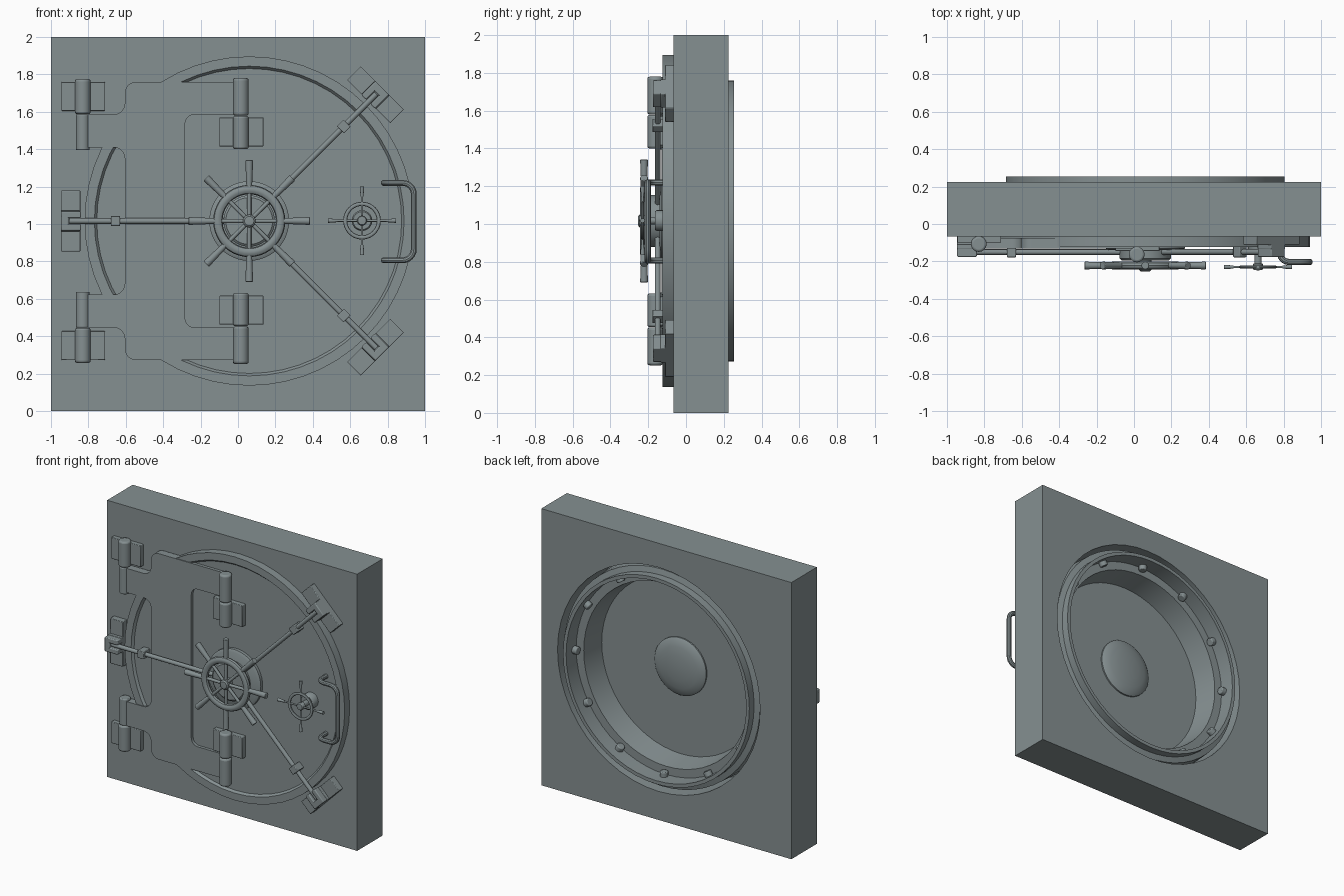
import bpy, bmesh, math
from mathutils import Vector, Matrix

if "Cube" in bpy.data.objects:
    bpy.data.objects.remove(bpy.data.objects["Cube"])

steel = bpy.data.materials.new("grey steel")
steel.diffuse_color = (0.235, 0.278, 0.285, 1)
steel.use_nodes = True
steel.node_tree.nodes["Principled BSDF"].inputs["Base Color"].default_value = steel.diffuse_color

CX, CZ = 0.06, 1.016          # centre of the round door
MAIN = (CX, CZ)
SMALL = (0.663, 1.018)        # centre of the small wheel


def finish(name, bm):
    bmesh.ops.recalc_face_normals(bm, faces=bm.faces)
    me = bpy.data.meshes.new(name)
    bm.to_mesh(me)
    bm.free()
    me.materials.append(steel)
    ob = bpy.data.objects.new(name, me)
    bpy.context.collection.objects.link(ob)
    return ob


def bevel(ob, width, segments=2):
    m = ob.modifiers.new("bevel", 'BEVEL')
    m.width, m.segments, m.limit_method = width, segments, 'ANGLE'
    return ob


def box(name, x0, x1, y0, y1, z0, z1, bev=0.0):
    bm = bmesh.new()
    bmesh.ops.create_cube(bm, size=1)
    for v in bm.verts:
        v.co = ((x0 + x1) / 2 + v.co.x * (x1 - x0), (y0 + y1) / 2 + v.co.y * (y1 - y0),
                (z0 + z1) / 2 + v.co.z * (z1 - z0))
    ob = finish(name, bm)
    return bevel(ob, bev) if bev else ob


def radial_box(name, deg, r0, r1, y0, y1, half, bev=0.004):
    """Box laid along a spoke of the main door."""
    ob = box(name, r0, r1, y0, y1, -half, half, bev)
    ob.location = (CX, 0, CZ)
    ob.rotation_euler = (0, -math.radians(deg), 0)
    return ob


def rod(name, p0, p1, r0, r1=None, seg=16, bev=0.0):
    p0, p1 = Vector(p0), Vector(p1)
    d = p1 - p0
    bm = bmesh.new()
    mat = Matrix.Translation((p0 + p1) / 2) @ d.to_track_quat('Z', 'Y').to_matrix().to_4x4()
    bmesh.ops.create_cone(bm, cap_ends=True, segments=seg, radius1=r0,
                          radius2=r1 or r0, depth=d.length, matrix=mat)
    ob = finish(name, bm)
    return bevel(ob, bev, 3) if bev else ob


def lathe(name, profile, c=MAIN, seg=48, closed=False):
    """Revolve (radius, y) points about an axis along y."""
    bm = bmesh.new()
    rings = []
    for r, y in profile:
        n = 1 if r == 0 else seg
        rings.append([bm.verts.new((c[0] + r * math.cos(2 * math.pi * i / seg), y,
                                    c[1] + r * math.sin(2 * math.pi * i / seg))) for i in range(n)])
    pairs = list(zip(rings, rings[1:]))
    if closed:
        pairs.append((rings[-1], rings[0]))
    for a, b in pairs:
        for i in range(seg):
            j = (i + 1) % seg
            q = [a[i % len(a)], a[j % len(a)], b[j % len(b)], b[i % len(b)]]
            bm.faces.new(list(dict.fromkeys(q)))
    return finish(name, bm)


def torus(name, c, y, major, ry, rr, seg=40):
    prof = [(major + rr * math.cos(t * math.pi / 5), y + ry * math.sin(t * math.pi / 5)) for t in range(10)]
    return lathe(name, prof, c, seg, True)


def polar(c, deg, r, y):
    a = math.radians(deg)
    return (c[0] + r * math.cos(a), y, c[1] + r * math.sin(a))


def rounded(points, n=6):
    """Replace each (x, y, z, radius) corner by a smooth bend."""
    out = []
    for i, p in enumerate(points):
        v = Vector(p[:3])
        if p[3] == 0:
            out.append(v)
            continue
        a = (Vector(points[i - 1][:3]) - v).normalized() * p[3]
        b = (Vector(points[(i + 1) % len(points)][:3]) - v).normalized() * p[3]
        for k in range(n + 1):
            t = k / n * math.pi / 2
            out.append(v + a * (1 - math.sin(t)) + b * (1 - math.cos(t)))
    return out


# Wall block with a round hole
wall = box("wall_block", -1, 1, -0.067, 0.225, 0, 2)
cutter = lathe("hole_cutter", [(0, -0.3), (0.81, -0.3), (0.81, 0.4), (0, 0.4)])
m = wall.modifiers.new("hole", 'BOOLEAN')
m.object, m.solver = cutter, 'EXACT'
bpy.context.view_layer.objects.active = wall
bpy.ops.object.modifier_apply(modifier="hole")
bpy.data.objects.remove(cutter)

# Round door: raised front rim, stepped plug and dished back
lathe("round_door", [(0, -0.108), (0.815, -0.108), (0.828, -0.124), (0.88, -0.124), (0.88, -0.066),
                     (0.80, -0.066), (0.785, 0.19), (0.745, 0.2), (0.745, 0.255), (0.72, 0.255),
                     (0.72, 0.14), (0.66, 0.14), (0.635, -0.03), (0, -0.03)], seg=56)
lathe("back_dome", [(0, 0.018), (0.09, 0.014), (0.15, 0.004), (0.19, -0.008), (0.207, -0.02), (0.207, -0.035)])
for i in range(12):
    rod("locking_bolt", polar(MAIN, 30 * i, 0.75, 0.165), polar(MAIN, 30 * i, 0.685, 0.165), 0.028, bev=0.006)

# Hinge bracket: a C-shaped plate with two straps
half = [(0.015, 1.76, 0), (-0.605, 1.76, 0.06), (-0.605, 1.585, 0.06),
        (-0.83, 1.585, 0), (-0.83, 1.41, 0), (-0.605, 1.41, 0.06)]
inner = [(0.015, 1.585, 0), (-0.283, 1.585, 0.05)]
flip = lambda pts: [(x, 2 * CZ - z, r) for x, z, r in pts]
outline = half + flip(half[::-1]) + flip(inner) + inner[::-1]
bm = bmesh.new()
face = bm.faces.new([bm.verts.new(v) for v in rounded([(x, -0.13, z, r) for x, z, r in outline])])
ext = bmesh.ops.extrude_face_region(bm, geom=[face])
for v in ext['geom']:
    if isinstance(v, bmesh.types.BMVert):
        v.co.y = -0.075
finish("hinge_bracket", bm)

# Hinges, mirrored above and below the centre
for s in (1, -1):
    zz = lambda z: CZ + s * (z - CZ)
    z_pair = lambda a, b: sorted((zz(a), zz(b)))
    rod("wall_hinge_barrel", (-0.83, -0.107, zz(1.588)), (-0.83, -0.107, zz(1.775)), 0.042, bev=0.012)
    rod("strap_hinge_barrel", (-0.83, -0.107, zz(1.395)), (-0.83, -0.107, zz(1.586)), 0.037, bev=0.006)
    box("wall_hinge_plate", -0.945, -0.71, -0.1, -0.06, *z_pair(1.605, 1.76), 0.004)
    rod("bracket_hinge_barrel", (0.015, -0.163, zz(1.58)), (0.015, -0.163, zz(1.78)), 0.042, bev=0.012)
    rod("door_hinge_barrel", (0.015, -0.163, zz(1.4)), (0.015, -0.163, zz(1.578)), 0.042, bev=0.012)
    box("door_hinge_plate", -0.10, 0.137, -0.145, -0.1, *z_pair(1.415, 1.57), 0.004)

# Three locking rods with guide collars and wall clamps
for deg in (45, 180, 315):
    rod("locking_rod", polar(MAIN, deg, 0.1, -0.15), polar(MAIN, deg, 0.96, -0.15), 0.015)
    radial_box("rod_collar", deg, 0.69, 0.74, -0.178, -0.1, 0.027)
    radial_box("clamp_pad", deg, 0.903, 1.006, -0.112, -0.06, 0.163)
    radial_box("clamp_base", deg, 0.903, 1.006, -0.135, -0.1, 0.055)
    for s in (1, -1):                       # cheeks either side of the rod
        cheek = radial_box("clamp_cheek", deg, 0.9, 1.006, -0.176, -0.12, 0.018, 0.006)
        cheek.location += cheek.rotation_euler.to_matrix() @ Vector((0, 0, s * 0.034))
    radial_box("clamp_end", deg, 0.965, 1.006, -0.176, -0.12, 0.05, 0.006)

# Main wheel with eight handles
lathe("main_wheel_flange", [(0, -0.14), (0.195, -0.14), (0.213, -0.13), (0.213, -0.1), (0, -0.1)])
lathe("main_wheel_housing", [(0, -0.195), (0.125, -0.195), (0.137, -0.185), (0.137, -0.13), (0, -0.13)])
torus("main_wheel_rim", MAIN, -0.222, 0.168, 0.022, 0.025)
lathe("main_wheel_hub", [(0, -0.255), (0.025, -0.253), (0.034, -0.245), (0.034, -0.18), (0, -0.18)], seg=20)
for i in range(8):
    deg = 45 * i
    rod("main_wheel_spoke", polar(MAIN, deg, 0.02, -0.226), polar(MAIN, deg, 0.165, -0.222), 0.011)
    rod("main_wheel_handle", polar(MAIN, deg, 0.175, -0.222), polar(MAIN, deg, 0.325, -0.222), 0.015, 0.021, bev=0.004)

# Small wheel with four handles
lathe("small_wheel_base", [(0, -0.165), (0.048, -0.165), (0.055, -0.155), (0.055, -0.1), (0, -0.1)], SMALL, 24)
lathe("small_wheel_post", [(0, -0.248), (0.022, -0.246), (0.027, -0.238), (0.027, -0.215), (0.02, -0.21),
                           (0.02, -0.15), (0, -0.15)], SMALL, 20)
torus("small_wheel_rim", SMALL, -0.23, 0.09, 0.009, 0.011, 32)
for i in range(4):
    deg = 90 * i
    rod("small_wheel_spoke", polar(SMALL, deg, 0.01, -0.23), polar(SMALL, deg, 0.15, -0.23), 0.006)
    rod("small_wheel_grip", polar(SMALL, deg, 0.13, -0.23), polar(SMALL, deg, 0.183, -0.23), 0.008, 0.012)

# Pull handle: bent tube
path = rounded([(0.78, -0.1, 1.22, 0), (0.78, -0.203, 1.22, 0.05), (0.94, -0.203, 1.22, 0.06),
                (0.94, -0.203, 0.806, 0.06), (0.78, -0.203, 0.806, 0.05), (0.78, -0.1, 0.806, 0)])
cu = bpy.data.curves.new("pull_handle", 'CURVE')
cu.dimensions, cu.bevel_depth, cu.bevel_resolution, cu.use_fill_caps = '3D', 0.0165, 3, True
sp = cu.splines.new('POLY')
sp.points.add(len(path) - 1)
for p, v in zip(sp.points, path):
    p.co = (*v, 1)
cu.materials.append(steel)
handle = bpy.data.objects.new("pull_handle", cu)
bpy.context.collection.objects.link(handle)
bpy.ops.object.select_all(action='DESELECT')
handle.select_set(True)
bpy.context.view_layer.objects.active = handle
bpy.ops.object.convert(target='MESH')

# Smooth round parts, keep hard edges
bpy.ops.object.select_all(action='SELECT')
bpy.ops.object.shade_smooth_by_angle(angle=math.radians(35))
